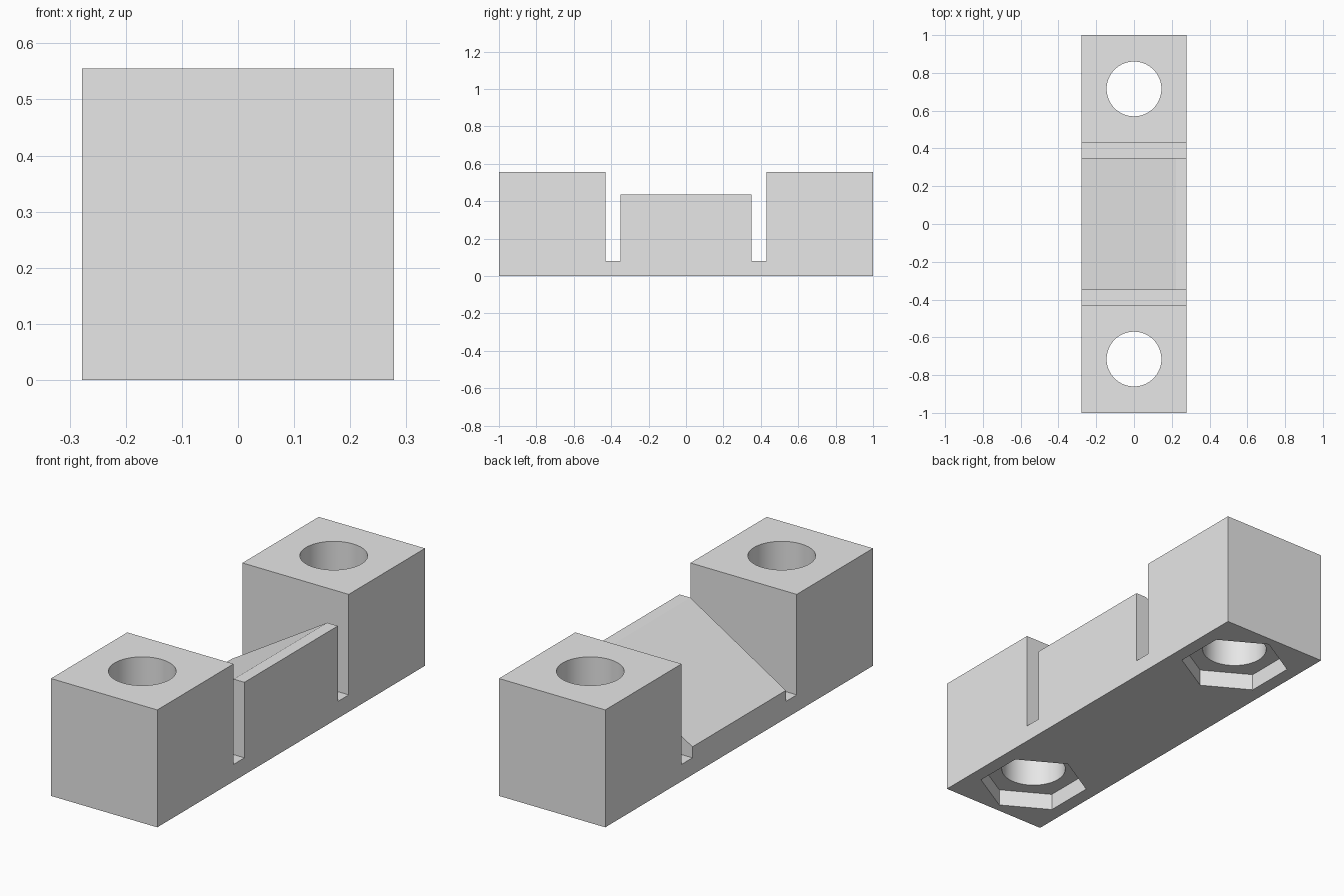
import bpy, bmesh, math
from mathutils import Matrix, Vector

cube = bpy.data.objects.get("Cube")
if cube:
    bpy.data.objects.remove(cube, do_unlink=True)

HALF_W, HEIGHT = 0.278, 0.555       # body half width and height
SLOT_IN, SLOT_OUT, FLOOR = 0.349, 0.43, 0.08
RAMP_TOP, RAMP_LOW, LEDGE_X = 0.437, 0.132, 0.222
HOLE_Y, HOLE_R = 0.715, 0.145
NUT_R, NUT_DEPTH = 0.244, 0.08

grey = bpy.data.materials.new("light grey")
grey.use_nodes = True
grey.diffuse_color = (0.8, 0.8, 0.8, 1)
grey.node_tree.nodes["Principled BSDF"].inputs["Base Color"].default_value = (0.8, 0.8, 0.8, 1)


def make_object(name, bm):
    bmesh.ops.recalc_face_normals(bm, faces=bm.faces)
    mesh = bpy.data.meshes.new(name)
    bm.to_mesh(mesh)
    bm.free()
    mesh.materials.append(grey)
    obj = bpy.data.objects.new(name, mesh)
    bpy.context.collection.objects.link(obj)
    return obj


def extrude(name, points, offset):
    """Extrude a closed outline of 3D points by an offset."""
    bm = bmesh.new()
    face = bm.faces.new([bm.verts.new(p) for p in points])
    result = bmesh.ops.extrude_face_region(bm, geom=[face], use_keep_orig=True)
    moved = [v for v in result["geom"] if isinstance(v, bmesh.types.BMVert)]
    bmesh.ops.translate(bm, verts=moved, vec=Vector(offset))
    return make_object(name, bm)


def prism(name, sides, radius, y, z0, z1, turn=0.0):
    """Upright prism, used to cut holes and nut pockets."""
    pts = [(radius * math.cos(turn + math.tau * i / sides),
            y + radius * math.sin(turn + math.tau * i / sides), z0)
           for i in range(sides)]
    return extrude(name, pts, (0, 0, z1 - z0))


def cut(target, cutter):
    cutter.hide_render = True
    mod = target.modifiers.new("cut", 'BOOLEAN')
    mod.operation = 'DIFFERENCE'
    mod.solver = 'EXACT'
    mod.object = cutter
    bpy.context.view_layer.objects.active = target
    bpy.ops.object.modifier_apply(modifier=mod.name)
    bpy.data.objects.remove(cutter, do_unlink=True)


# Body: side outline with two end blocks, two slots and the centre block
half = [(1, 0), (1, HEIGHT), (SLOT_OUT, HEIGHT), (SLOT_OUT, FLOOR),
        (SLOT_IN, FLOOR), (SLOT_IN, RAMP_TOP)]
outline = half + [(-y, z) for y, z in reversed(half)]
body = extrude("clamp_body", [(-HALF_W, y, z) for y, z in outline], (2 * HALF_W, 0, 0))

# Ramp on the centre block, leaving a narrow ledge on the high side
slope = (RAMP_TOP - RAMP_LOW) / (LEDGE_X + HALF_W)
over = 0.02
y_cut = (SLOT_IN + SLOT_OUT) / 2
low = (-HALF_W - over, -y_cut, RAMP_LOW - over * slope)
high = (LEDGE_X + over, -y_cut, RAMP_TOP + over * slope)
corner = (low[0], -y_cut, high[2])
cut(body, extrude("ramp_cutter", [low, high, corner], (0, 2 * y_cut, 0)))

# Bolt holes through the end blocks, with hexagonal nut pockets underneath
for side in (-1, 1):
    cut(body, prism("hole_cutter", 64, HOLE_R, side * HOLE_Y, -0.1, HEIGHT + 0.1))
    cut(body, prism("nut_cutter", 6, NUT_R, side * HOLE_Y, -0.1, NUT_DEPTH, math.pi / 2))

# Smooth hole walls, sharp edges elsewhere
bpy.ops.object.select_all(action='DESELECT')
body.select_set(True)
bpy.context.view_layer.objects.active = body
bpy.ops.object.shade_smooth_by_angle(angle=math.radians(20))
